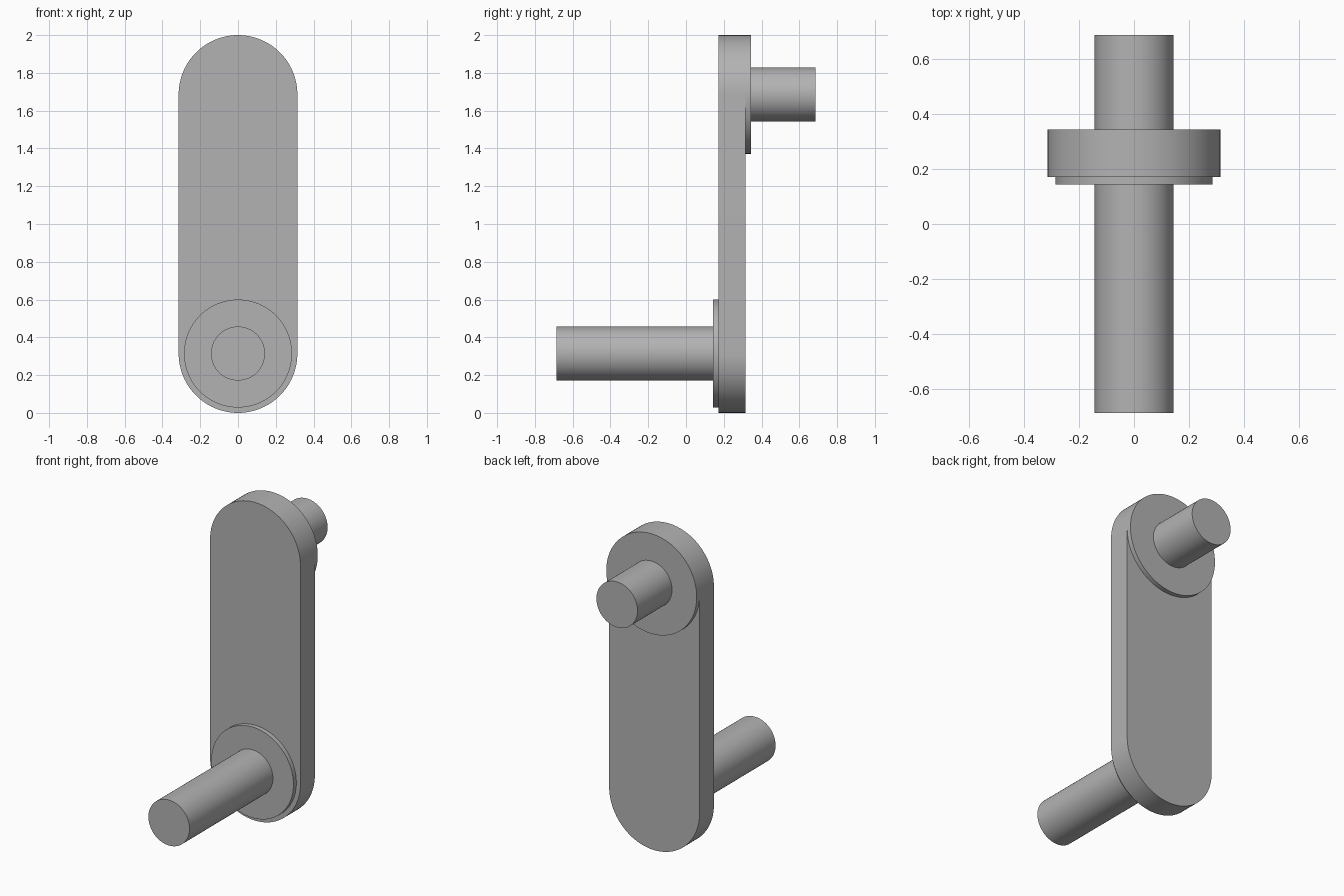
import bpy, bmesh, math

if "Cube" in bpy.data.objects:
    bpy.data.objects.remove(bpy.data.objects["Cube"], do_unlink=True)

R_ARM, R_BOSS, R_PIN = 0.3143, 0.2857, 0.1429
Z_LOW, Z_HIGH = R_ARM, 2 - R_ARM
Y_END, Y_BOSS, Y_FRONT, Y_BACK, Y_DISC = 0.6857, 0.1429, 0.1714, 0.3143, 0.3429
STEPS = 48

grey = bpy.data.materials.new("plain grey")
grey.use_nodes = True
color = (0.45, 0.45, 0.45, 1)
grey.diffuse_color = color
grey.node_tree.nodes["Principled BSDF"].inputs["Base Color"].default_value = color


def arc(radius, z, start, sweep, count):
    return [(radius * math.cos(start + sweep * i / count),
             z + radius * math.sin(start + sweep * i / count)) for i in range(count + 1)]


def extrude_profile(name, points, y0, y1):
    """Extrude a closed x-z outline from y0 to y1."""
    bm = bmesh.new()
    face = bm.faces.new([bm.verts.new((x, y0, z)) for x, z in points])
    result = bmesh.ops.extrude_face_region(bm, geom=[face], use_keep_orig=True)
    moved = [v for v in result["geom"] if isinstance(v, bmesh.types.BMVert)]
    bmesh.ops.translate(bm, verts=moved, vec=(0, y1 - y0, 0))
    bmesh.ops.recalc_face_normals(bm, faces=bm.faces)
    mesh = bpy.data.meshes.new(name)
    bm.to_mesh(mesh)
    bm.free()
    mesh.materials.append(grey)
    obj = bpy.data.objects.new(name, mesh)
    bpy.context.collection.objects.link(obj)
    bpy.ops.object.select_all(action="DESELECT")
    obj.select_set(True)
    bpy.context.view_layer.objects.active = obj
    bpy.ops.object.shade_smooth_by_angle(angle=math.radians(30))
    return obj


def cylinder(name, radius, z, y0, y1):
    return extrude_profile(name, arc(radius, z, 0, math.tau, STEPS * 2)[:-1], y0, y1)


# Crank arm with rounded ends
outline = arc(R_ARM, Z_HIGH, 0, math.pi, STEPS) + arc(R_ARM, Z_LOW, math.pi, math.pi, STEPS)
extrude_profile("crank_arm", outline, Y_FRONT, Y_BACK)

# Handle side: thin boss and long pin
cylinder("handle_boss", R_BOSS, Z_LOW, Y_BOSS, Y_FRONT)
cylinder("handle_pin", R_PIN, Z_LOW, -Y_END, Y_BOSS)

# Axle side: full-width boss and short pin
cylinder("axle_boss", R_ARM, Z_HIGH, Y_BACK, Y_DISC)
cylinder("axle_pin", R_PIN, Z_HIGH, Y_DISC, Y_END)
